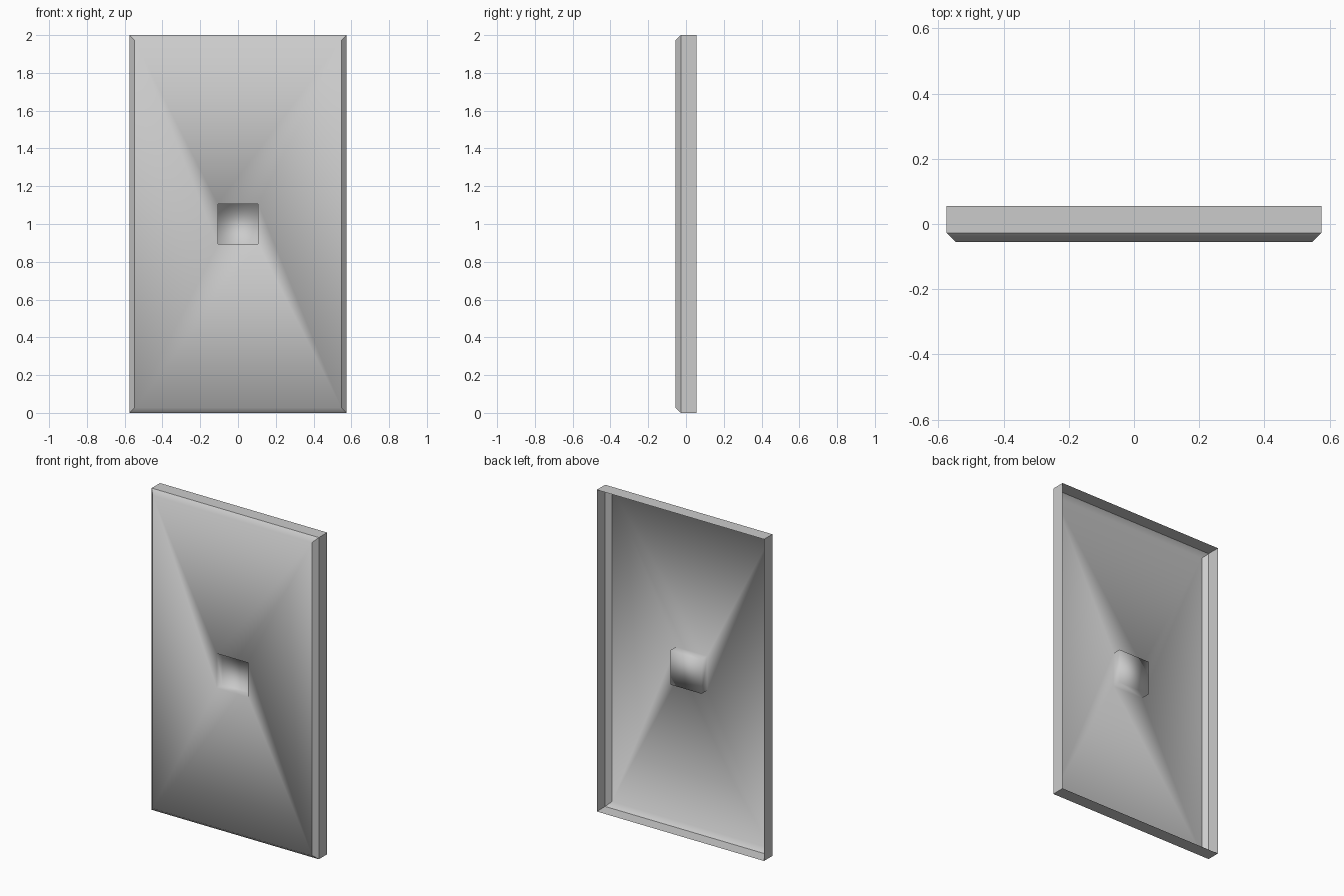
import bpy, bmesh

if "Cube" in bpy.data.objects:
    bpy.data.objects.remove(bpy.data.objects["Cube"])

# Half width, height, depth limits of the tray-shaped panel
HW, H, Y_BACK, Y_RIM, Y_FRONT = 0.575, 2.0, 0.055, -0.027, -0.055
BEVEL, HOLE, HOLE_Z, Y_FLOOR = 0.027, 0.107, 1.0, 0.0

grey = bpy.data.materials.new("light grey")
grey.diffuse_color = (0.6, 0.6, 0.6, 1)
grey.use_nodes = True
grey.node_tree.nodes["Principled BSDF"].inputs["Base Color"].default_value = grey.diffuse_color

bm = bmesh.new()


def ring(hw, z0, z1, y):
    """Rectangle of four vertices facing the front."""
    return [bm.verts.new(p) for p in
            ((-hw, y, z0), (hw, y, z0), (hw, y, z1), (-hw, y, z1))]


# Open back, side walls, bevelled front edge, front sheet, square recess
rings = [
    ring(HW, 0, H, Y_BACK),
    ring(HW, 0, H, Y_RIM),
    ring(HW - BEVEL, BEVEL, H - BEVEL, Y_FRONT),
    ring(HOLE, HOLE_Z - HOLE, HOLE_Z + HOLE, Y_FRONT),
    ring(HOLE, HOLE_Z - HOLE, HOLE_Z + HOLE, Y_FLOOR),
]
for a, b in zip(rings, rings[1:]):
    for i in range(4):
        j = (i + 1) % 4
        bm.faces.new((a[i], a[j], b[j], b[i]))
bm.faces.new(rings[-1])

for f in bm.faces:
    f.smooth = True

# Crisp walls and side bevels; top and bottom bevels blend into the front
for i in range(4):
    j = (i + 1) % 4
    pairs = [(rings[0][i], rings[1][i]), (rings[1][i], rings[1][j]),
             (rings[1][i], rings[2][i])]
    if i in (1, 3):
        pairs.append((rings[2][i], rings[2][j]))
    for pair in pairs:
        bm.edges.get(pair).smooth = False

mesh = bpy.data.meshes.new("panel")
bm.to_mesh(mesh)
bm.free()
mesh.materials.append(grey)
panel = bpy.data.objects.new("recessed_panel", mesh)
bpy.context.collection.objects.link(panel)
